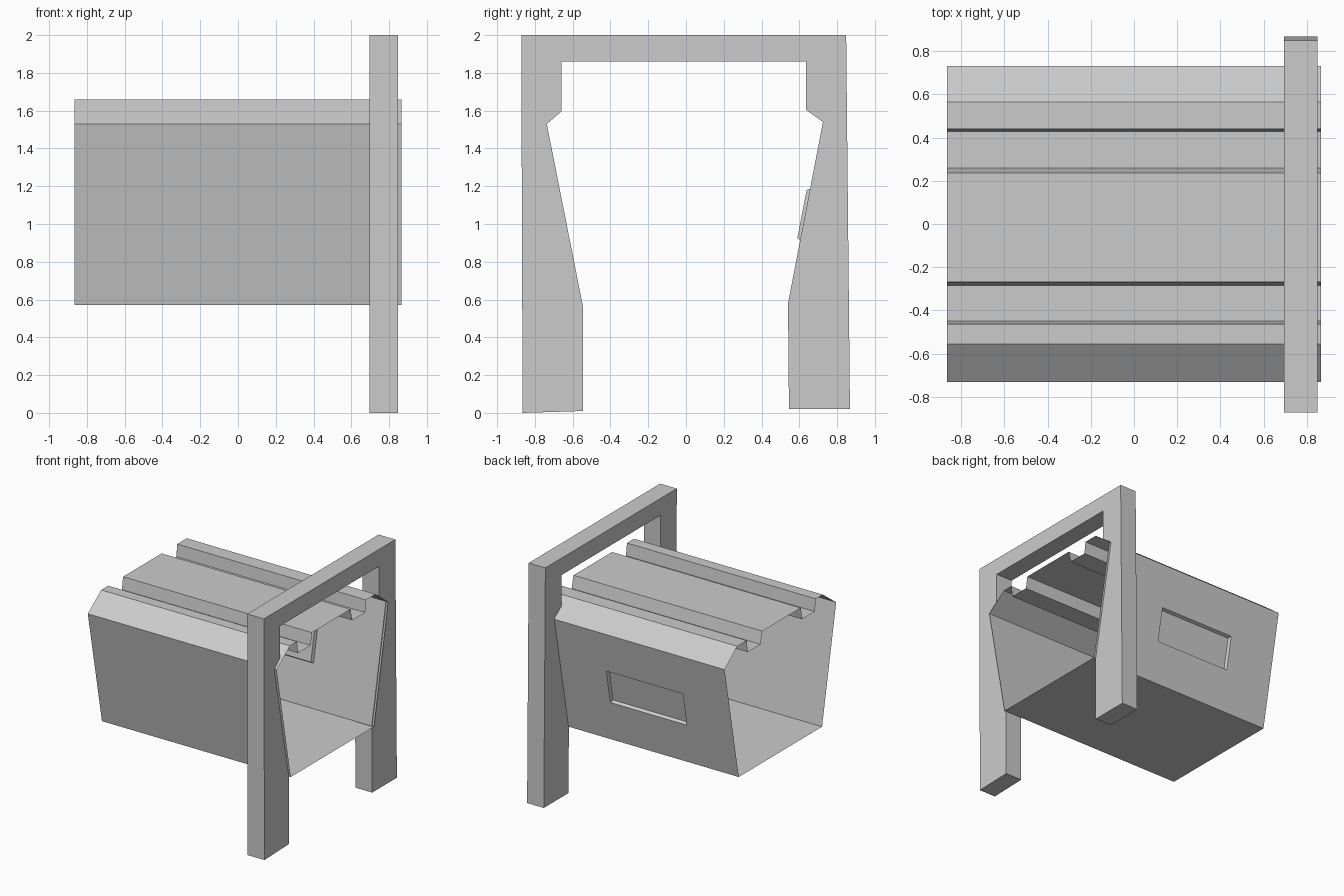
import bpy
import bmesh

cube = bpy.data.objects.get("Cube")
if cube:
    bpy.data.objects.remove(cube, do_unlink=True)

grey = bpy.data.materials.new("plain_grey")
grey.use_nodes = True
COLOUR = (0.6, 0.6, 0.6, 1)
grey.diffuse_color = COLOUR
grey.node_tree.nodes["Principled BSDF"].inputs["Base Color"].default_value = COLOUR


def finish(bm, name):
    mesh = bpy.data.meshes.new(name)
    bm.to_mesh(mesh)
    bm.free()
    mesh.materials.append(grey)
    obj = bpy.data.objects.new(name, mesh)
    bpy.context.collection.objects.link(obj)
    return obj


def bridge(bm, a, b, closed):
    """Join two matching rows of vertices with quads."""
    count = len(a)
    for i in range(count if closed else count - 1):
        j = (i + 1) % count
        bm.faces.new((a[i], a[j], b[j], b[i]))


# Upright frame: an arch outline whose legs follow the shell's sides
FRAME_X = (0.695, 0.848)
arch = [(-0.865, 0), (-0.545, 0.01), (-0.545, 0.56), (-0.737, 1.53),
        (-0.66, 1.595), (-0.66, 1.86), (0.635, 1.86), (0.635, 1.605),
        (0.725, 1.54), (0.54, 0.58), (0.545, 0.02), (0.868, 0.02),
        (0.848, 2), (-0.872, 2)]
bm = bmesh.new()
rows = [[bm.verts.new((x, y, z)) for y, z in arch] for x in FRAME_X]
bridge(bm, rows[0], rows[1], True)
for row in rows:
    bm.faces.new(row)
bmesh.ops.recalc_face_normals(bm, faces=bm.faces[:])
finish(bm, "upright_frame")

# Open shell: thin folded sheet with two grooves along the roof
END = 0.865
WALL_TOP, WALL_FOOT = (0.73, 1.53), (0.545, 0.57)
HIGH, LOW = 1.66, 1.56
fold = [WALL_TOP, (0.565, HIGH), (0.44, HIGH), (0.428, LOW), (0.26, LOW),
        (0.237, HIGH), (-0.268, HIGH), (-0.284, LOW), (-0.45, LOW),
        (-0.463, HIGH), (-0.555, HIGH), (-0.73, 1.53), (-0.545, 0.57), WALL_FOOT]
bm = bmesh.new()
rows = [[bm.verts.new((x, y, z)) for y, z in fold] for x in (-END, END)]
bridge(bm, rows[0], rows[1], False)


# Back wall of the shell with a shallow recessed panel
def wall_ring(x0, x1, z0, z1, depth):
    slope = (WALL_TOP[0] - WALL_FOOT[0]) / (WALL_TOP[1] - WALL_FOOT[1])
    return [bm.verts.new((x, WALL_FOOT[0] + (z - WALL_FOOT[1]) * slope - depth, z))
            for x, z in ((x1, z0), (x0, z0), (x0, z1), (x1, z1))]


outer = wall_ring(-END, END, WALL_FOOT[1], WALL_TOP[1], 0)
rim = wall_ring(-0.435, 0.265, 0.91, 1.19, 0)
panel = wall_ring(-0.425, 0.255, 0.925, 1.18, 0.024)
bridge(bm, outer, rim, True)
bridge(bm, rim, panel, True)
bm.faces.new(panel)
bmesh.ops.remove_doubles(bm, verts=bm.verts[:], dist=0.0005)
finish(bm, "open_shell")
